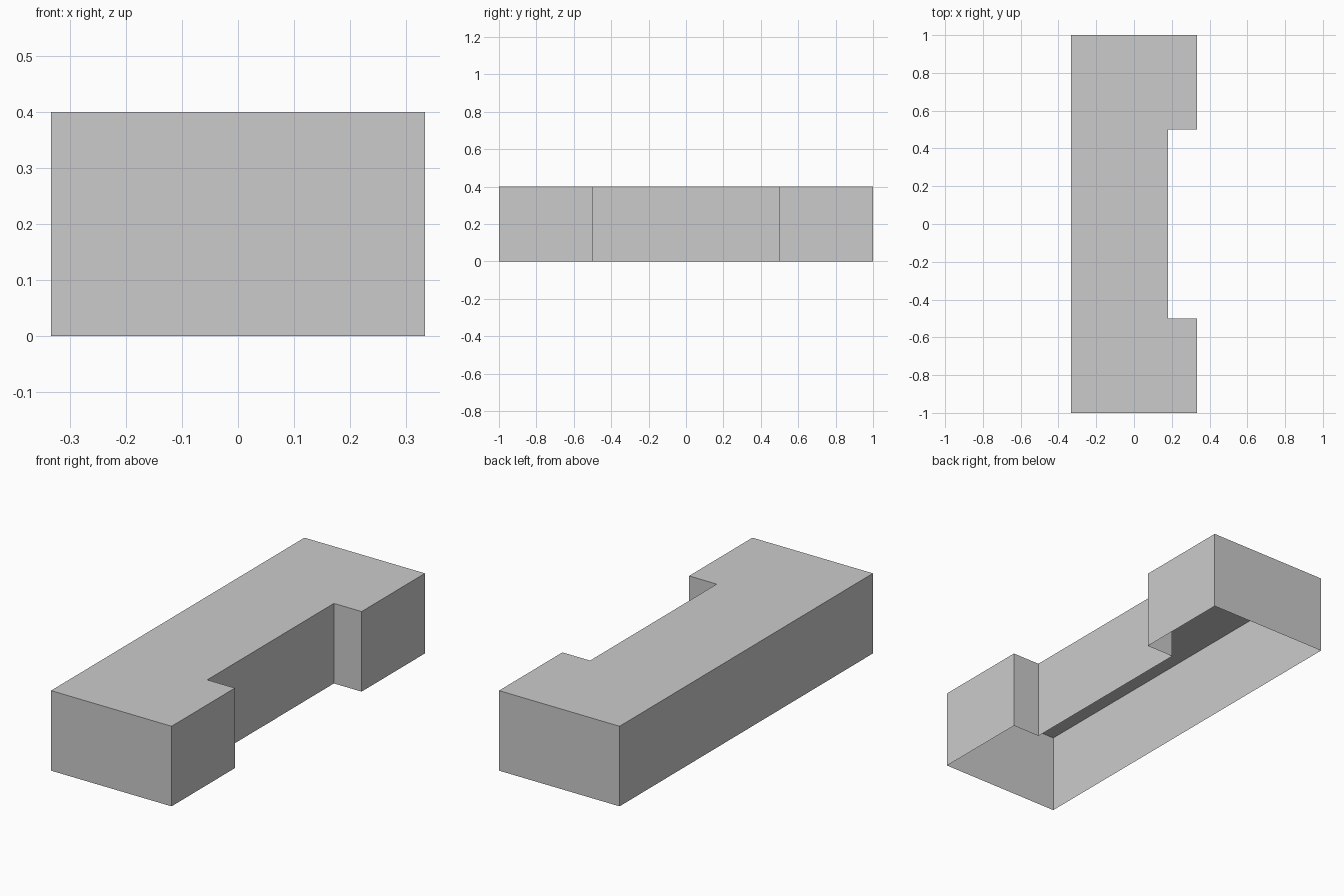
import bpy, bmesh

if "Cube" in bpy.data.objects:
    bpy.data.objects.remove(bpy.data.objects["Cube"])

HALF_W, HALF_L, HEIGHT = 0.333, 1.0, 0.4
NOTCH_X, NOTCH_Y = 0.18, 0.5


def finish(name, bm):
    mesh = bpy.data.meshes.new(name)
    bm.to_mesh(mesh)
    bm.free()
    obj = bpy.data.objects.new(name, mesh)
    bpy.context.collection.objects.link(obj)


# Building shell: U-shaped roof outline with thin walls, open underneath
outline = [(-HALF_W, -HALF_L), (HALF_W, -HALF_L), (HALF_W, -NOTCH_Y), (NOTCH_X, -NOTCH_Y),
           (NOTCH_X, NOTCH_Y), (HALF_W, NOTCH_Y), (HALF_W, HALF_L), (-HALF_W, HALF_L)]
bm = bmesh.new()
low = [bm.verts.new((x, y, 0)) for x, y in outline]
high = [bm.verts.new((x, y, HEIGHT)) for x, y in outline]
for i in range(len(outline)):
    j = (i + 1) % len(outline)
    bm.faces.new((low[i], low[j], high[j], high[i]))
bm.faces.new(high)
finish("building_shell", bm)


# Flush panels on the recessed wall
def panel(name, y0, y1, z0, z1):
    bm = bmesh.new()
    x = NOTCH_X + 0.001
    bm.faces.new([bm.verts.new((x, y, z)) for y, z in
                  ((y0, z0), (y1, z0), (y1, z1), (y0, z1))])
    finish(name, bm)


panel("left_window", -0.48, -0.08, 0.02, 0.38)
panel("right_window", 0.08, 0.48, 0.02, 0.38)
panel("door", -0.05, 0.05, 0.0, 0.13)
